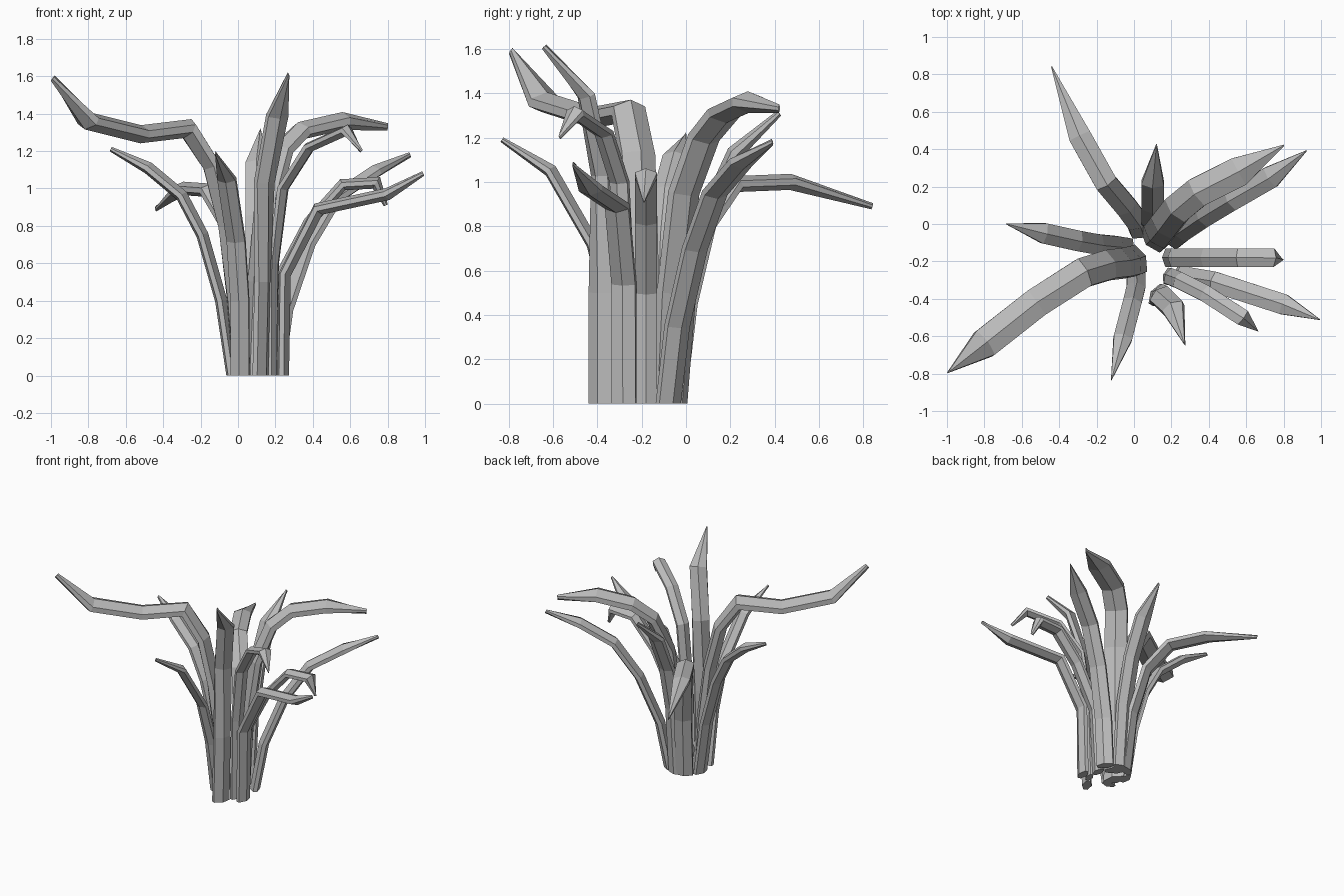
import bpy
import bmesh
from mathutils import Vector

default_cube = bpy.data.objects.get("Cube")
if default_cube:
    bpy.data.objects.remove(default_cube, do_unlink=True)

# One plain grey for the whole plant
grey = bpy.data.materials.new("plain_grey")
grey.use_nodes = True
colour = (.5, .5, .5, 1)
grey.diffuse_color = colour
grey.node_tree.nodes["Principled BSDF"].inputs["Base Color"].default_value = colour

# Six-sided blade section: a ridge above and below, thin vertical edges
SECTION = [(0, .3), (.5, .12), (.5, -.12), (0, -.3), (-.5, -.12), (-.5, .12)]
UP = Vector((0, 0, 1))


def flat(vector):
    return Vector((vector.x, vector.y, 0))


def make_leaf(name, width, *path):
    """Sweep the blade section along a bent path, ending in a narrow tip."""
    points = [Vector(p) for p in path]
    last = len(points) - 1
    outward = flat(points[last] - points[0]).normalized()
    mesh_builder = bmesh.new()
    rings = []
    for i, point in enumerate(points):
        before = (point - points[max(i - 1, 0)]).normalized()
        after = (points[min(i + 1, last)] - point).normalized()
        tangent = (before + after).normalized()
        heading = flat(tangent).normalized() + outward
        side = UP.cross(heading).normalized()
        side = (side - tangent * side.dot(tangent)).normalized()
        normal = tangent.cross(side)
        # Widen the joint at bends so the thickness stays even
        mitre = 1
        if 0 < i < last:
            mitre = min(1 / max(tangent.dot(after), .6), 1.4)
        across, thick = (.05, .4) if i == last else (1, mitre)
        if i == 0:
            normal = flat(normal).normalized()
            side = flat(side).normalized()
        rings.append([
            mesh_builder.verts.new(
                point + side * (u * width * across) + normal * (v * width * thick))
            for u, v in SECTION])

    # Skin neighbouring rings and close both ends
    for lower, upper in zip(rings, rings[1:]):
        for k in range(len(SECTION)):
            n = (k + 1) % len(SECTION)
            mesh_builder.faces.new((lower[k], lower[n], upper[n], upper[k]))
    mesh_builder.faces.new(rings[0][::-1])
    mesh_builder.faces.new(rings[last])
    bmesh.ops.recalc_face_normals(mesh_builder, faces=mesh_builder.faces)

    mesh = bpy.data.meshes.new(name)
    mesh_builder.to_mesh(mesh)
    mesh_builder.free()
    mesh.materials.append(grey)
    leaf = bpy.data.objects.new(name, mesh)
    bpy.context.collection.objects.link(leaf)
    return leaf


# Back leaves
make_leaf("back_right_drooping_leaf", .12,
          (.04, -.04, 0), (.02, .01, .45), (-.04, .09, .8),
          (-.15, .22, .99), (-.29, .47, 1), (-.44, .84, .89))
make_leaf("back_upright_leaf", .12,
          (.1, -.03, 0), (.1, .01, .5), (.1, .09, .85),
          (.1, .22, 1.13), (.12, .42, 1.31))
make_leaf("back_left_tall_leaf", .16,
          (.1, -.08, 0), (.12, -.06, .5), (.16, -.01, .95),
          (.23, .08, 1.2), (.34, .17, 1.31), (.56, .28, 1.36), (.8, .42, 1.33))
make_leaf("back_left_low_leaf", .12,
          (.2, -.08, 0), (.25, -.04, .35), (.37, .04, .7),
          (.52, .13, .95), (.73, .25, 1.09), (.92, .39, 1.18))

# Right leaves
make_leaf("right_short_leaf", .11,
          (-.03, -.13, 0), (-.09, -.12, .4), (-.19, -.11, .75),
          (-.3, -.09, .96), (-.48, -.05, 1.11), (-.68, 0, 1.21))
make_leaf("front_right_long_leaf", .16,
          (.02, -.19, 0), (-.01, -.2, .4), (-.06, -.21, .8), (-.14, -.22, 1.12),
          (-.27, -.26, 1.32), (-.52, -.42, 1.29), (-.8, -.64, 1.36),
          (-.99, -.79, 1.59))

# Front leaves
make_leaf("front_bent_leaf", .1,
          (.01, -.27, 0), (.01, -.34, .4), (-.01, -.42, .72),
          (-.06, -.61, 1.05), (-.12, -.83, 1.19))
make_leaf("front_tallest_leaf", .12,
          (.12, -.38, 0), (.13, -.38, .5), (.14, -.38, 1.03),
          (.21, -.45, 1.39), (.27, -.64, 1.61))

# Left leaves
make_leaf("front_left_hooked_leaf", .09,
          (.18, -.28, 0), (.19, -.28, .6), (.24, -.3, 1),
          (.38, -.37, 1.22), (.58, -.5, 1.31), (.66, -.57, 1.2))
make_leaf("left_long_leaf", .11,
          (.24, -.28, 0), (.25, -.28, .54), (.43, -.31, .89),
          (.8, -.43, .97), (.99, -.51, 1.08))
make_leaf("left_hooked_leaf", .1,
          (.18, -.18, 0), (.21, -.18, .5), (.38, -.18, .82),
          (.56, -.18, 1.02), (.74, -.18, 1.03), (.79, -.19, .91))
